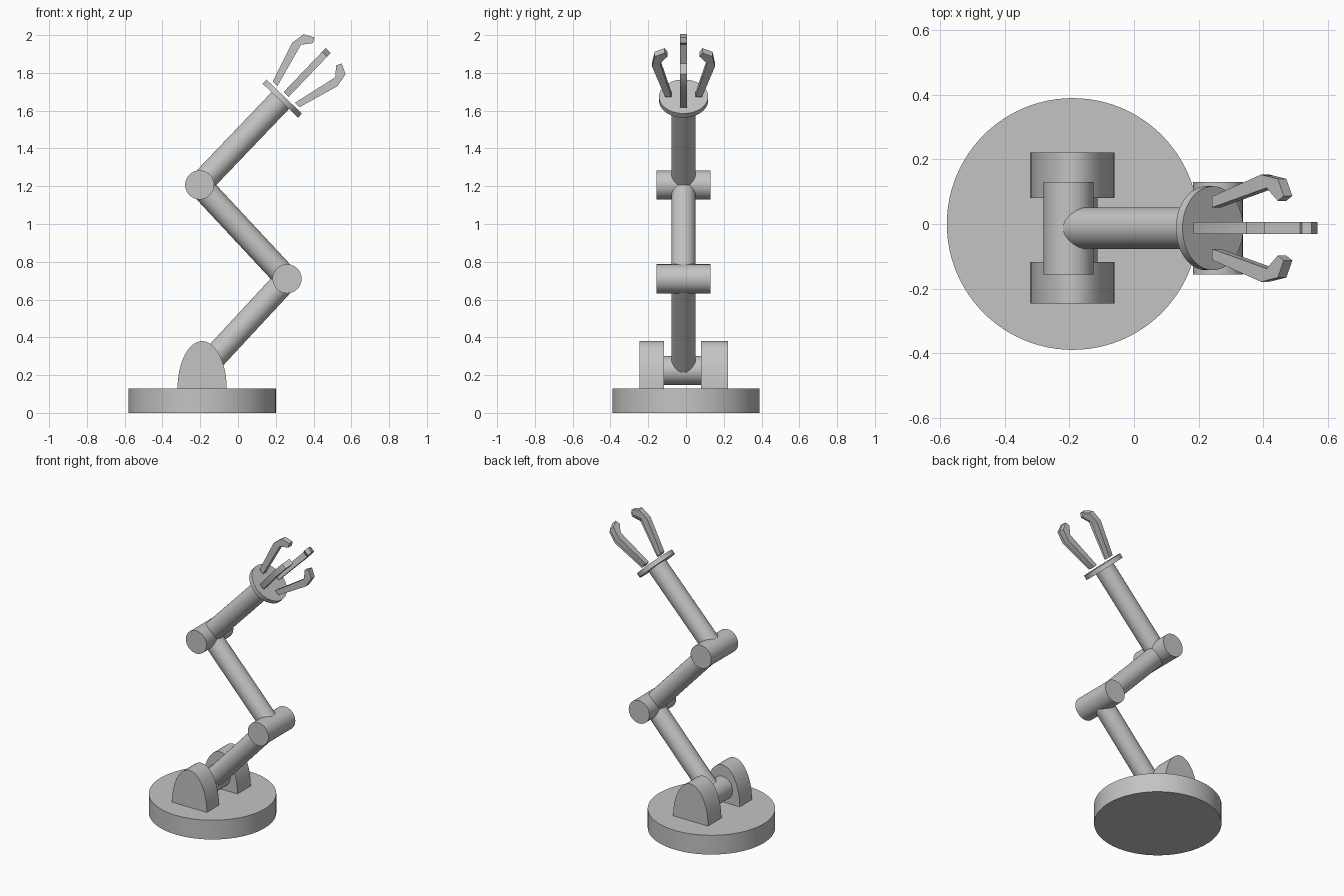
import bpy
import bmesh
from math import cos, sin, pi, radians
from mathutils import Vector

cube = bpy.data.objects.get("Cube")
if cube:
    bpy.data.objects.remove(cube, do_unlink=True)

# One grey for the whole machine
grey = bpy.data.materials.new("machine grey")
grey.use_nodes = True
colour = (0.55, 0.55, 0.55, 1)
grey.diffuse_color = colour
for node in grey.node_tree.nodes:
    if node.type == 'BSDF_PRINCIPLED':
        node.inputs["Base Color"].default_value = colour

MID_Y = -0.013
Y_AXIS = Vector((0, 1, 0))


def finish(obj, name):
    obj.name = name
    obj.data.name = name
    obj.data.materials.append(grey)
    bpy.ops.object.select_all(action='DESELECT')
    obj.select_set(True)
    bpy.context.view_layer.objects.active = obj
    bpy.ops.object.shade_smooth_by_angle(angle=radians(30))
    return obj


def rod(name, start, end, radius, sides=48):
    """Cylinder running from one point to another."""
    start, end = Vector(start), Vector(end)
    span = end - start
    bpy.ops.mesh.primitive_cylinder_add(
        vertices=sides, radius=radius, depth=span.length,
        location=(start + end) / 2,
        rotation=span.to_track_quat('Z', 'Y').to_euler())
    return finish(bpy.context.object, name)


def slab(name, outline, thickness):
    """Extrude a closed planar outline evenly to both sides along a vector."""
    bm = bmesh.new()
    face = bm.faces.new([bm.verts.new(p - thickness / 2) for p in outline])
    made = bmesh.ops.extrude_face_region(bm, geom=[face])["geom"]
    verts = [v for v in made if isinstance(v, bmesh.types.BMVert)]
    bmesh.ops.translate(bm, verts=verts, vec=thickness)
    bmesh.ops.recalc_face_normals(bm, faces=bm.faces)
    mesh = bpy.data.meshes.new(name)
    bm.to_mesh(mesh)
    bm.free()
    obj = bpy.data.objects.new(name, mesh)
    bpy.context.collection.objects.link(obj)
    return finish(obj, name)


# Round base
rod("base", (-0.19, 0, 0), (-0.19, 0, 0.13), 0.39, 96)

# Pair of half-oval brackets standing on the base
STEPS = 32
for side, y, width in (("right", -0.182, 0.13), ("left", 0.151, 0.142)):
    arch = [Vector((-0.19 + 0.13 * cos(pi * i / STEPS), y,
                    0.13 + 0.25 * sin(pi * i / STEPS)))
            for i in range(STEPS + 1)]
    slab("bracket_" + side, arch, Y_AXIS * width)

# Joint pins across the arm
shoulder = Vector((-0.19, MID_Y, 0.225))
elbow = Vector((0.26, MID_Y, 0.71))
wrist = Vector((-0.203, MID_Y, 1.207))
hand = Vector((0.234, MID_Y, 1.664))
for name, joint in (("shoulder_pin", shoulder), ("elbow_pin", elbow),
                    ("wrist_pin", wrist)):
    rod(name, joint - Y_AXIS * 0.143, joint + Y_AXIS * 0.143, 0.077)

# Arm segments
rod("lower_arm", shoulder, elbow, 0.064)
rod("middle_arm", elbow, wrist, 0.064)
rod("upper_arm", wrist, hand, 0.064)

# Hand plate
axis = (hand - wrist).normalized()
rod("hand_plate", hand - axis * 0.015, hand + axis * 0.015, 0.13, 64)

# Four hooked fingers: distance along the axis, distance from the axis
FINGER = [(0.03, 0.098), (0.25, 0.166), (0.325, 0.153), (0.352, 0.10),
          (0.325, 0.085), (0.275, 0.125), (0.03, 0.064)]
up = Y_AXIS.cross(axis) * -1
for name, out in (("upper", up), ("lower", -up),
                  ("left", Y_AXIS), ("right", -Y_AXIS)):
    outline = [hand + axis * a + out * r for a, r in FINGER]
    slab("finger_" + name, outline, axis.cross(out) * 0.037)
